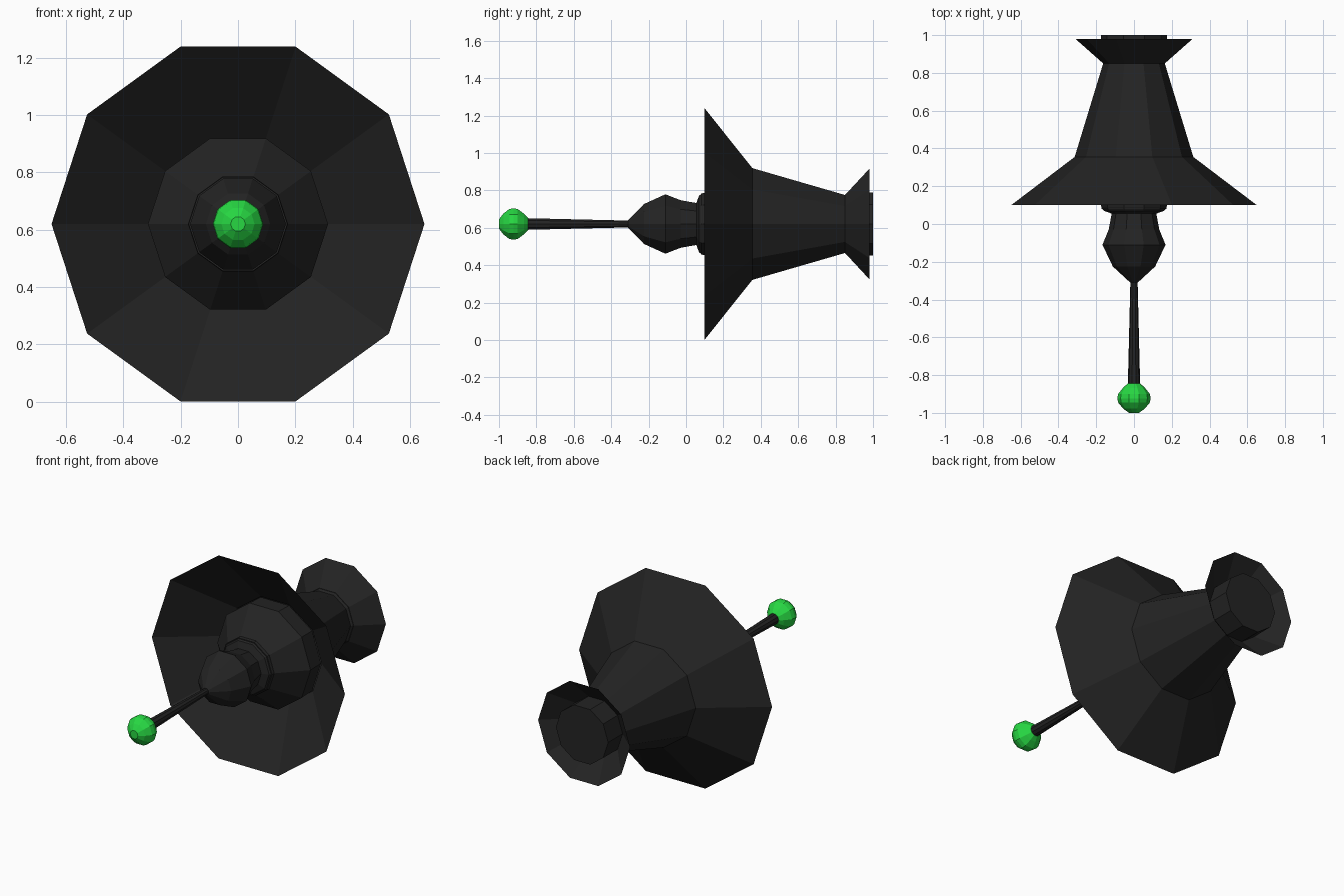
import bpy, bmesh, math

if "Cube" in bpy.data.objects:
    bpy.data.objects.remove(bpy.data.objects["Cube"])

AXIS_Z = 0.62   # height of the horizontal turning axis
SIDES = 10


def material(name, rgb):
    m = bpy.data.materials.new(name)
    m.diffuse_color = (*rgb, 1)
    m.use_nodes = True
    m.node_tree.nodes["Principled BSDF"].inputs["Base Color"].default_value = m.diffuse_color
    return m


black = material("black", (0.017, 0.017, 0.017))
green = material("bright green", (0.02, 0.68, 0.055))


def turned(name, profile, mat, cap=True):
    """Revolve (y, radius) points around the lengthwise axis, flat shaded."""
    bm = bmesh.new()
    rings = []
    for y, r in profile:
        rings.append([bm.verts.new((r * math.cos(2 * math.pi * i / SIDES), y,
                                    AXIS_Z + r * math.sin(2 * math.pi * i / SIDES)))
                      for i in range(SIDES)])
    for a, b in zip(rings, rings[1:]):
        for i in range(SIDES):
            j = (i + 1) % SIDES
            # wound so that normals face away from the axis as y increases
            bm.faces.new((a[i], b[i], b[j], a[j]))
    if cap:
        bm.faces.new(rings[0])
        bm.faces.new(rings[-1][::-1])
    mesh = bpy.data.meshes.new(name)
    bm.to_mesh(mesh)
    bm.free()
    mesh.materials.append(mat)
    ob = bpy.data.objects.new(name, mesh)
    bpy.context.collection.objects.link(ob)
    return ob


# wide open bell, tapering neck and flared open tail
turned("bell_shell", [(0.10, 0.65), (0.355, 0.314), (0.85, 0.163), (0.98, 0.31)],
       black, cap=False)

# convex core inside the bell
turned("inner_core", [(0.08, 0.172), (0.10, 0.174), (0.25, 0.314), (0.355, 0.31)], black)

# plug in the tail
turned("tail_plug", [(0.86, 0.176), (1.0, 0.176)], black)

# bulging nozzle in front
turned("nozzle", [(-0.31, 0.02), (-0.225, 0.112), (-0.11, 0.167), (-0.03, 0.134),
                  (0.055, 0.118), (0.07, 0.16), (0.09, 0.174)], black)

# thin rod, widening to the tip
turned("rod", [(-0.87, 0.033), (-0.30, 0.019)], black)

# green ball tip
turned("tip_ball", [(-1.0, 0.026), (-0.977, 0.058), (-0.945, 0.084), (-0.923, 0.088),
                    (-0.90, 0.084), (-0.867, 0.058), (-0.845, 0.034)], green)
